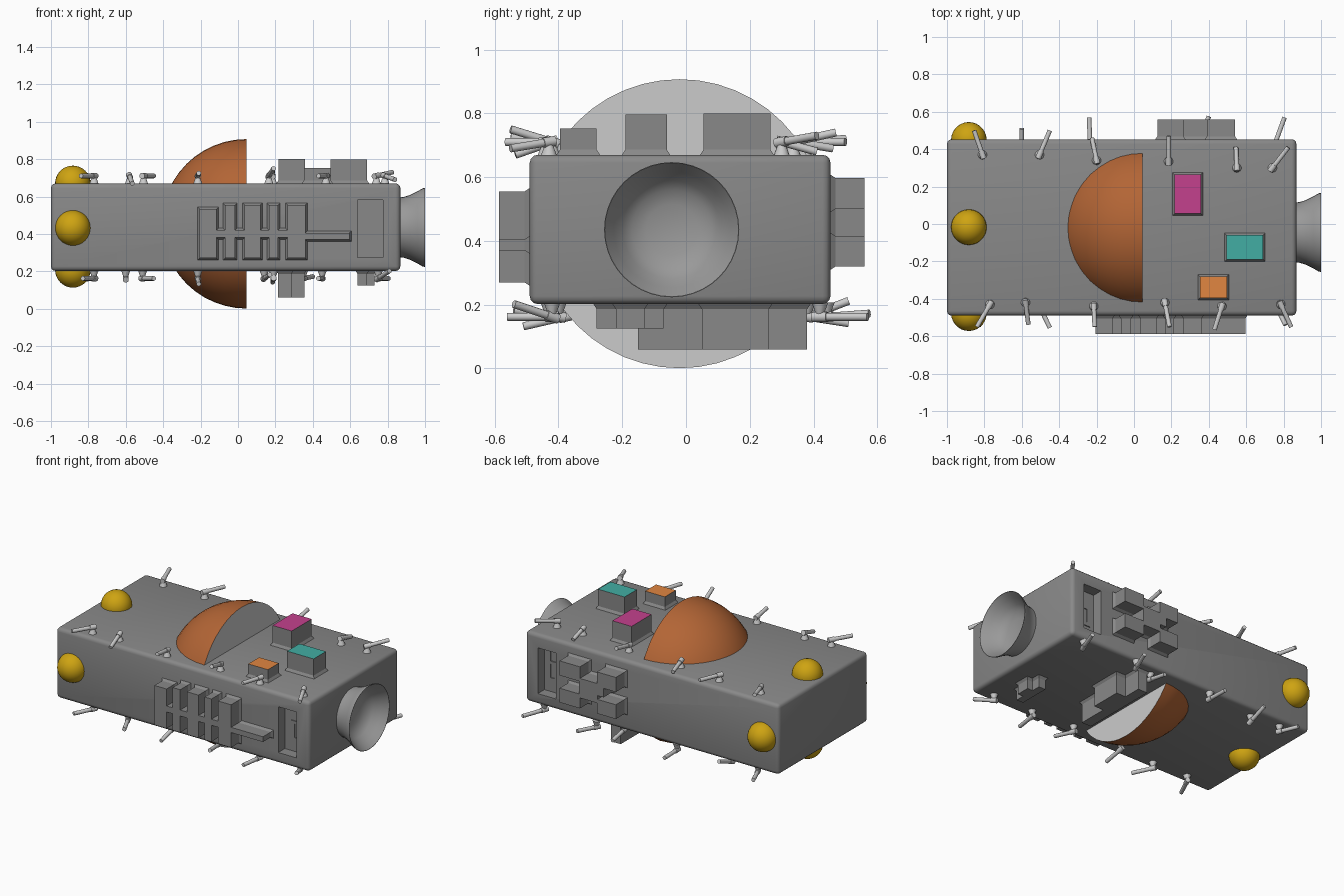
import bpy, bmesh, math
from mathutils import Vector, Matrix

if "Cube" in bpy.data.objects:
    bpy.data.objects.remove(bpy.data.objects["Cube"])


def mat(name, rgb):
    m = bpy.data.materials.new(name)
    m.diffuse_color = (*rgb, 1)
    m.use_nodes = True
    m.node_tree.nodes["Principled BSDF"].inputs["Base Color"].default_value = m.diffuse_color
    return m


HULL = mat("dark_grey", (0.25, 0.25, 0.25))
BELL = mat("mid_grey", (0.32, 0.32, 0.32))
PALE = mat("pale_grey", (0.53, 0.53, 0.53))
COPPER = mat("copper", (0.45, 0.13, 0.036))
GOLD = mat("gold", (0.62, 0.37, 0.006))
MAGENTA = mat("magenta", (0.55, 0.053, 0.27))
TEAL = mat("teal", (0.055, 0.42, 0.37))
ORANGE = mat("orange", (0.75, 0.24, 0.053))


def finish(name, bm, mats=(HULL,), smooth=False):
    bmesh.ops.recalc_face_normals(bm, faces=bm.faces)
    me = bpy.data.meshes.new(name)
    bm.to_mesh(me)
    bm.free()
    for m in mats:
        me.materials.append(m)
    ob = bpy.data.objects.new(name, me)
    bpy.context.collection.objects.link(ob)
    if smooth:
        bpy.ops.object.select_all(action='DESELECT')
        ob.select_set(True)
        bpy.context.view_layer.objects.active = ob
        bpy.ops.object.shade_smooth_by_angle(angle=math.radians(35))
    return ob


def add_box(bm, lo, hi):
    lo, hi = Vector(lo), Vector(hi)
    m = Matrix.Translation((lo + hi) / 2) @ Matrix.Diagonal((*(hi - lo), 1))
    bmesh.ops.create_cube(bm, size=1, matrix=m)


def add_raised(bm, axis, base, top, a, b, flare=0.012):
    """Box standing on a hull face, with a small flared foot."""
    u, v = [i for i in range(3) if i != axis]
    step = base + math.copysign(0.018, top - base)
    rings = []
    for h, f in ((base, flare), (step, 0), (top, 0)):
        ring = []
        for p, q in ((a[0] - f, b[0] - f), (a[1] + f, b[0] - f), (a[1] + f, b[1] + f), (a[0] - f, b[1] + f)):
            co = [0, 0, 0]
            co[axis], co[u], co[v] = h, p, q
            ring.append(bm.verts.new(co))
        rings.append(ring)
    for r, s in zip(rings, rings[1:]):
        for i in range(4):
            bm.faces.new((r[i], r[(i + 1) % 4], s[(i + 1) % 4], s[i]))
    bm.faces.new(rings[0])
    return bm.faces.new(rings[2])


def add_cyl(bm, p, q, r1, r2, n=14):
    p, q = Vector(p), Vector(q)
    d = q - p
    m = Matrix.Translation((p + q) / 2) @ d.to_track_quat('Z', 'Y').to_matrix().to_4x4()
    bmesh.ops.create_cone(bm, cap_ends=True, segments=n, radius1=r1, radius2=r2, depth=d.length, matrix=m)


X0, X1, Y0, Y1, Z0, Z1 = -1.0, 0.868, -0.49, 0.453, 0.202, 0.67

# hull with rounded edges and a recessed bay on each flank
bm = bmesh.new()
add_box(bm, (X0, Y0, Z0), (X1, Y1, Z1))
bmesh.ops.bevel(bm, geom=bm.edges[:], offset=0.025, segments=3, profile=0.5, affect='EDGES')
hull = finish("hull", bm, smooth=True)
bm = bmesh.new()
add_box(bm, (0.64, -0.6, 0.275), (0.775, Y0 + 0.07, 0.58))
add_box(bm, (0.64, Y1 - 0.07, 0.275), (0.775, 0.6, 0.58))
cutter = finish("bay_cutter", bm)
cutter.hide_render = True
cutter.hide_set(True)
mod = hull.modifiers.new("bays", 'BOOLEAN')
mod.object = cutter
mod.solver = 'EXACT'

# thin fittings on the bay floors
bm = bmesh.new()
for x0, x1, z0, z1 in ((0.69, 0.77, 0.345, 0.37), (0.69, 0.715, 0.37, 0.48), (0.745, 0.77, 0.37, 0.56), (0.715, 0.745, 0.46, 0.48)):
    add_box(bm, (x0, Y0 + 0.064, z0), (x1, Y0 + 0.072, z1))
    add_box(bm, (x0 - 0.02, Y1 - 0.072, z0), (x1 - 0.02, Y1 - 0.064, z1))
finish("bay_fittings", bm)

# engine nozzle: lathed bell with a hollow, domed inside
bm = bmesh.new()
prof = [(0.84, 0.158), (0.865, 0.16), (0.885, 0.162), (0.92, 0.173), (0.96, 0.193), (0.985, 0.208), (1.0, 0.212),
        (1.0, 0.21), (0.96, 0.182), (0.92, 0.154), (0.895, 0.125), (0.88, 0.08), (0.873, 0.0)]
vs = [bm.verts.new((x, -0.045, 0.435 + r)) for x, r in prof]
es = [bm.edges.new(p) for p in zip(vs, vs[1:])]
bmesh.ops.spin(bm, geom=vs + es, cent=(0, -0.045, 0.435), axis=(1, 0, 0), angle=math.tau, steps=40)
bmesh.ops.remove_doubles(bm, verts=bm.verts[:], dist=1e-5)
finish("engine_nozzle", bm, (BELL,), smooth=True)

# half-sphere dome through the hull, flat grey face aft
bm = bmesh.new()
C = Vector((0.045, -0.02, 0.454))
bmesh.ops.create_uvsphere(bm, u_segments=48, v_segments=24, radius=0.453,
                          matrix=Matrix.Translation(C) @ Matrix.Rotation(math.pi / 2, 4, 'Y'))
bmesh.ops.bisect_plane(bm, geom=bm.verts[:] + bm.edges[:] + bm.faces[:], dist=1e-4, plane_co=C,
                       plane_no=(1, 0, 0), clear_outer=True)
rim = [e for e in bm.edges if e.is_boundary]
for f in bmesh.ops.contextual_create(bm, geom=rim)["faces"]:
    f.material_index = 1
finish("half_dome", bm, (COPPER, PALE), smooth=True)

# gold sensor balls, one on each long face
for name, y, z in (("top", -0.017, Z1), ("bottom", -0.017, 0.208), ("front", -0.477, 0.432), ("back", 0.45, 0.432)):
    bm = bmesh.new()
    bmesh.ops.create_uvsphere(bm, u_segments=28, v_segments=16, radius=0.095, matrix=Matrix.Translation((-0.883, y, z)))
    finish("sensor_ball_" + name, bm, (GOLD,), smooth=True)

# coloured-lid boxes on the roof
for name, m, a, b, top in (("magenta", MAGENTA, (0.216, 0.357), (0.055, 0.265), 0.80),
                           ("teal", TEAL, (0.495, 0.69), (-0.19, -0.06), 0.797),
                           ("orange", ORANGE, (0.352, 0.497), (-0.395, -0.28), 0.752)):
    bm = bmesh.new()
    add_raised(bm, 2, Z1 - 0.002, top, a, b).material_index = 1
    finish("roof_box_" + name, bm, (HULL, m))

# raised blocks on belly and flanks
sets = {
    "belly_blocks_large": (2, Z0 + 0.002, 0.06, [((0.215, 0.285), (-0.15, 0.38)), ((0.28, 0.355), (0.05, 0.26))]),
    "belly_blocks_small": (2, Z0 + 0.002, 0.125, [((0.64, 0.69), (-0.28, -0.07)), ((0.685, 0.73), (-0.22, -0.13))]),
    "front_ribs": (1, Y0 + 0.002, -0.587, [
        ((-0.205, -0.115), (0.27, 0.533)), ((-0.07, -0.015), (0.27, 0.555)), ((0.035, 0.12), (0.27, 0.555)),
        ((0.165, 0.215), (0.27, 0.555)), ((0.265, 0.36), (0.27, 0.555)),
        ((-0.2, 0.36), (0.38, 0.42)), ((0.36, 0.595), (0.37, 0.405))]),
    "back_ribs": (1, Y1 - 0.002, 0.56, [
        ((0.125, 0.265), (0.5, 0.597)), ((0.125, 0.265), (0.32, 0.415)), ((0.39, 0.54), (0.5, 0.597)),
        ((0.39, 0.54), (0.32, 0.415)), ((0.215, 0.31), (0.44, 0.52)), ((0.26, 0.395), (0.39, 0.46)),
        ((0.31, 0.395), (0.44, 0.52))]),
}
for name, (axis, base, top, blocks) in sets.items():
    bm = bmesh.new()
    for a, b in blocks:
        add_raised(bm, axis, base, top, a, b)
    finish(name, bm)

# small swivel guns along the four long edges: base x, base y, tip x, tip y, tip rise
guns = {
    "top_back": (1, [(-0.81, 0.37, -0.855, 0.50, 0.01), (-0.505, 0.37, -0.45, 0.50, 0.0), (-0.2, 0.34, -0.225, 0.46, -0.02),
                     (0.185, 0.335, 0.185, 0.47, 0.03), (0.55, 0.30, 0.545, 0.41, -0.03), (0.74, 0.30, 0.825, 0.41, 0.02)]),
    "top_front": (1, [(-0.77, -0.43, -0.84, -0.55, 0.0), (-0.58, -0.42, -0.565, -0.535, -0.04), (-0.215, -0.44, -0.21, -0.55, 0.015),
                      (0.165, -0.42, 0.19, -0.55, 0.04), (0.47, -0.44, 0.43, -0.565, 0.0), (0.785, -0.43, 0.84, -0.55, -0.02)]),
    "bottom_back": (-1, [(-0.81, 0.40, -0.86, 0.52, 0.0), (-0.6, 0.38, -0.6, 0.51, 0.05), (-0.235, 0.43, -0.24, 0.57, 0.0),
                         (0.19, 0.38, 0.185, 0.51, -0.02), (0.35, 0.44, 0.40, 0.575, 0.01), (0.75, 0.42, 0.805, 0.57, 0.0)]),
    "bottom_front": (-1, [(-0.77, -0.42, -0.83, -0.545, 0.0), (-0.51, -0.43, -0.45, -0.555, 0.0), (-0.215, -0.38, -0.21, -0.51, -0.03),
                          (0.14, -0.40, 0.17, -0.54, 0.02), (0.45, -0.42, 0.43, -0.56, 0.0), (0.75, -0.42, 0.81, -0.54, 0.04)]),
}
for name, (s, row) in guns.items():
    bm = bmesh.new()
    z = Z1 if s > 0 else Z0
    for bx, by, tx, ty, rise in row:
        p, q = Vector((bx, by, z + s * 0.04)), Vector((tx, ty, z + s * 0.04 + rise))
        add_cyl(bm, (bx, by, z - s * 0.005), (bx, by, z + s * 0.033), 0.026, 0.012)
        d = q - p
        add_cyl(bm, p - d * 0.15, p + d * 0.15, 0.016, 0.016)
        add_cyl(bm, p, q, 0.0125, 0.0125)
    finish("guns_" + name, bm, (PALE,), smooth=True)
